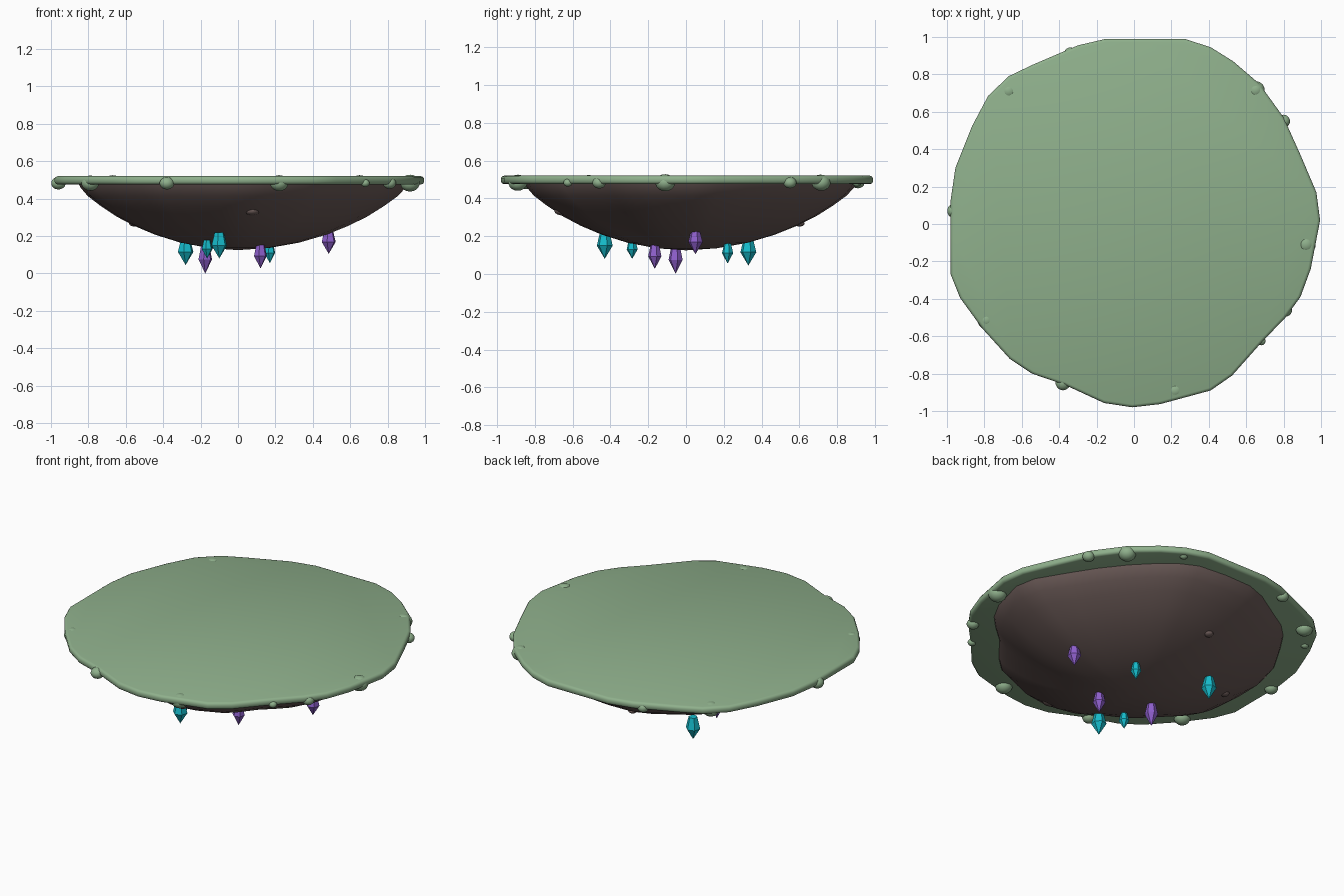
import bpy, bmesh, math
from mathutils import Matrix

if "Cube" in bpy.data.objects:
    bpy.data.objects.remove(bpy.data.objects["Cube"])


def material(name, rgb):
    m = bpy.data.materials.new(name)
    m.diffuse_color = (*rgb, 1)
    m.use_nodes = True
    m.node_tree.nodes["Principled BSDF"].inputs["Base Color"].default_value = m.diffuse_color
    return m


GREEN = material("grass green", (0.275, 0.434, 0.262))
ROCK = material("rock brown", (0.150, 0.105, 0.098))
TEAL = material("crystal teal", (0.008, 0.50, 0.60))
PURPLE = material("crystal purple", (0.27, 0.115, 0.60))


def finish(name, bm, mat, smooth=None):
    bmesh.ops.recalc_face_normals(bm, faces=bm.faces)
    me = bpy.data.meshes.new(name)
    bm.to_mesh(me)
    bm.free()
    me.materials.append(mat)
    ob = bpy.data.objects.new(name, me)
    bpy.context.collection.objects.link(ob)
    if smooth:
        bpy.ops.object.select_all(action='DESELECT')
        ob.select_set(True)
        bpy.context.view_layer.objects.active = ob
        bpy.ops.object.shade_smooth_by_angle(angle=math.radians(smooth))
    return ob


def loft(rings, start=None, end=None):
    """Skin between rings of points; each end is a flat cap or a tip point."""
    bm = bmesh.new()
    loops = [[bm.verts.new(p) for p in ring] for ring in rings]
    n = len(loops[0])
    for a, b in zip(loops, loops[1:]):
        for i in range(n):
            j = (i + 1) % n
            bm.faces.new((a[i], a[j], b[j], b[i]))
    for loop, tip in ((loops[0], start), (loops[-1], end)):
        if tip is None:
            bm.faces.new(loop)
        else:
            t = bm.verts.new(tip)
            for i in range(n):
                bm.faces.new((loop[i], loop[(i + 1) % n], t))
    return bm


# Irregular island outline seen from the top
OUTLINE = [(0.995, 0.02), (0.975, 0.17), (0.89, 0.37), (0.80, 0.57), (0.67, 0.75),
           (0.53, 0.87), (0.41, 0.945), (0.27, 0.99), (0.06, 0.99), (-0.15, 0.99),
           (-0.30, 0.955), (-0.545, 0.85), (-0.67, 0.79), (-0.78, 0.685),
           (-0.865, 0.525), (-0.955, 0.30), (-0.98, 0.13), (-0.98, -0.07),
           (-0.98, -0.27), (-0.93, -0.395), (-0.81, -0.56), (-0.665, -0.72),
           (-0.545, -0.80), (-0.37, -0.86), (-0.16, -0.957), (-0.01, -0.98),
           (0.14, -0.963), (0.41, -0.89), (0.525, -0.81), (0.685, -0.63),
           (0.81, -0.50), (0.89, -0.39), (0.945, -0.24)]

# Grass disc with a rounded rim
rim = [(0.984, 0.476), (0.994, 0.480), (1.0, 0.489), (1.0, 0.507), (0.994, 0.516), (0.984, 0.52)]
finish("grass_disc", loft([[(x * s, y * s, z) for x, y in OUTLINE] for s, z in rim]), GREEN, 40)


# Rock underside: shallow bowl following the outline, slightly lobed
def rock_ring(f, z):
    ring = []
    for x, y in OUTLINE:
        k = f * (0.86 + 0.035 * math.cos(4 * math.atan2(y, x)))
        ring.append((x * k + 0.02 * f, y * k + 0.02 * f, z))
    return ring


profile = [(1.0, 0.49), (0.985, 0.46), (0.94, 0.415), (0.86, 0.362), (0.76, 0.305),
           (0.65, 0.255), (0.52, 0.208), (0.36, 0.165), (0.18, 0.136)]
finish("rock_underside", loft([rock_ring(*p) for p in profile], None, (0, 0, 0.125)), ROCK, 60)


# Flattened round lumps
def lump(name, pos, r, flat, mat):
    bm = bmesh.new()
    bmesh.ops.create_uvsphere(bm, u_segments=14, v_segments=9, radius=r,
                              matrix=Matrix.Translation(pos) @ Matrix.Diagonal((1, 1, flat, 1)))
    finish(name, bm, mat, 60)


# Grass tufts around the rim
TUFTS = [(0.65, 0.715, 0.05), (0.92, -0.11, 0.053), (-0.67, 0.71, 0.05), (0.22, -0.89, 0.05),
         (-0.79, -0.515, 0.048), (0.80, 0.55, 0.035), (-0.34, 0.91, 0.035), (-0.96, 0.07, 0.04),
         (-0.38, -0.85, 0.04), (0.68, -0.625, 0.024), (0.81, -0.46, 0.036),
         (0.39, 0.905, 0.024), (-0.79, 0.57, 0.024)]
for i, (x, y, r) in enumerate(TUFTS):
    lump(f"grass_tuft_{i + 1}", (x, y, 0.483), r, 0.85, GREEN)

# Stones half sunk in the rock
for i, (x, y, z) in enumerate([(0.075, -0.655, 0.335), (-0.05, 0.60, 0.268), (-0.555, 0.14, 0.268)]):
    lump(f"stone_{i + 1}", (x, y, z), 0.042 if i == 0 else 0.028, 0.6, ROCK)


# Hanging crystals: six-sided, flat faces, pointed at the bottom
def crystal(name, x, y, tip, top, r, mat):
    def ring(rad, z):
        return [(x + rad * math.cos(math.pi * k / 3 + 0.3),
                 y + rad * math.sin(math.pi * k / 3 + 0.3), z) for k in range(6)]
    h = top - tip
    bm = loft([ring(r * 0.6, top), ring(r, tip + 0.5 * h)], None, (x, y, tip))
    finish(name, bm, mat)


CRYSTALS = [(-0.28, 0.33, 0.045, 0.185, 0.043, TEAL), (-0.165, -0.285, 0.08, 0.18, 0.03, TEAL),
            (-0.10, -0.43, 0.08, 0.22, 0.043, TEAL), (0.17, 0.22, 0.055, 0.165, 0.03, TEAL),
            (-0.175, -0.055, 0.0, 0.15, 0.038, PURPLE), (0.12, -0.165, 0.027, 0.16, 0.036, PURPLE),
            (0.485, 0.05, 0.105, 0.232, 0.039, PURPLE)]
for i, c in enumerate(CRYSTALS):
    crystal(f"crystal_{i + 1}", *c)
